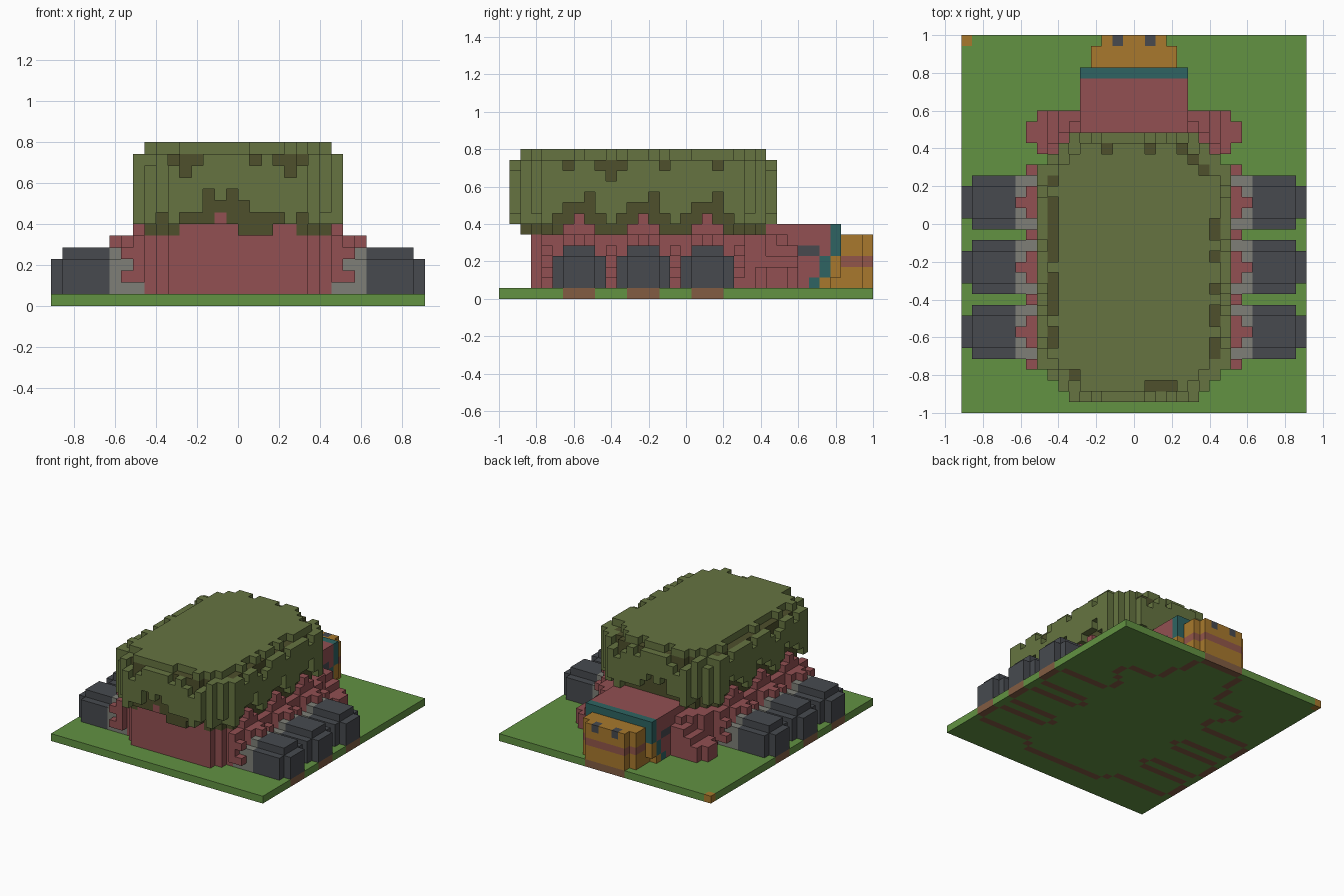
import bpy, bmesh, random
from mathutils import Vector

random.seed(4)
V = 2 / 35            # edge of one block
cells = {}            # (x, y, z) block -> (part, colour)

if "Cube" in bpy.data.objects:
    bpy.data.objects.remove(bpy.data.objects["Cube"], do_unlink=True)


def lin(c):
    c /= 255
    return c / 12.92 if c < 0.04 else ((c + 0.055) / 1.055) ** 2.4


COLOURS = {
    "grass green": (98, 146, 66), "earth brown": (130, 92, 66),
    "skin red": (146, 80, 82), "collar teal": (46, 100, 98),
    "head orange": (168, 121, 45), "stripe rust": (146, 86, 74),
    "dark grey": (71, 74, 79), "light grey": (126, 127, 119),
    "shell olive": (102, 116, 65), "shell dark olive": (78, 80, 44),
}
mats = {}
for name, rgb in COLOURS.items():
    m = bpy.data.materials.new(name)
    m.use_nodes = True
    col = (*[lin(c) for c in rgb], 1)
    m.diffuse_color = col
    bsdf = m.node_tree.nodes["Principled BSDF"]
    bsdf.inputs["Base Color"].default_value = col
    bsdf.inputs["Roughness"].default_value = 0.9
    mats[name] = m


def span(r):
    return range(r, r + 1) if isinstance(r, int) else range(r[0], r[1] + 1)


def fill(part, colour, xs, ys, zs):
    """Fill blocks on both sides; xs counts outwards from the middle."""
    for x in span(xs):
        for y in span(ys):
            for z in span(zs):
                for s in (x, -1 - x):
                    cells[s, y, z] = (part, colour)


def octagon(y, lo, hi, end, widest):
    """Half width of a chamfered outline at row y."""
    return min(widest, end + min(y - lo, hi - y))


# ground slab with one marked corner
fill("ground", "grass green", (0, 15), (0, 34), 0)
cells[-16, 34, 0] = ("ground", "head orange")

# body core
for y in range(3, 28):
    fill("body", "skin red", (0, min(8, y + 3, 32 - y) - 1), y, (1, 5))
fill("body", "skin red", 8, (4, 22), (2, 5))
for y in (4, 10, 16, 22):
    fill("body", "skin red", 9, y, 4)
    fill("body", "skin red", 9, y, 2)

# neck and slanted collar
fill("neck", "skin red", (0, 4), (24, 30), (1, 6))
fill("neck", "dark grey", 4, (28, 29), 4)
fill("collar", "collar teal", (0, 4), 31, (4, 6))
fill("collar", "collar teal", (0, 4), 30, (2, 3))
fill("collar", "collar teal", (0, 4), 29, 1)

# head with stripe and eyes
fill("head", "head orange", (0, 3), (31, 33), (1, 5))
fill("head", "head orange", (0, 4), 31, (2, 3))
fill("head", "head orange", (0, 4), 30, 1)
fill("head", "head orange", (0, 2), 34, (1, 5))
fill("collar", "collar teal", (0, 4), 31, (4, 6))
fill("head", "stripe rust", (0, 3), (32, 33), 3)
fill("head", "stripe rust", (0, 2), 34, 3)
fill("head", "dark grey", 1, 34, 5)

# front arms stepping down to the paws
fill("front_arm", "skin red", (5, 6), (24, 27), (1, 4))
fill("front_arm", "skin red", 7, (24, 27), (1, 3))
fill("front_arm", "skin red", 8, (24, 27), (1, 2))
fill("front_arm", "skin red", 9, (25, 26), (1, 2))

# three legs per side: grey knee, dark foot, red hip pad
for y in (5, 11, 17):
    fill("leg", "light grey", (9, 10), (y, y + 4), (1, 3))
    fill("leg", "light grey", (9, 10), (y + 1, y + 3), 4)
    fill("leg", "light grey", 8, (y, y + 4), 1)
    for dy in (1, 3):
        fill("leg", "skin red", 9, y + dy, 4)
    fill("leg", "dark grey", (11, 14), (y, y + 4), (1, 3))
    fill("leg", "dark grey", (11, 14), (y + 1, y + 3), 4)
    fill("leg", "dark grey", 15, (y + 1, y + 3), (1, 3))
    fill("hip_pad", "skin red", 9, (y + 1, y + 3), 5)
    fill("hip_pad", "skin red", 10, y + 2, 5)

# shell core
for y in range(2, 25):
    fill("shell", "shell dark olive", (0, octagon(y, 2, 24, 5, 8) - 1), y, (6, 12))

# shell lid with a broken rim
for y in range(2, 25):
    w = octagon(y, 2, 24, 5, 8)
    inner = octagon(y, 3, 23, 5, 7) if 3 <= y <= 23 else 0
    if inner:
        fill("shell", "shell olive", (0, inner - 1), y, 13)
    for x in range(-w, w):
        if not -inner <= x < inner:
            cells.pop((x, y, 13), None)
            if random.random() < 0.5:
                cells[x, y, 13] = ("shell", "shell olive")

# shell skin with ragged lower edge and nibbled top
END_START = {-7: 8, -6: 7, -5: 8, -4: 8, -3: 10, -2: 9, -1: 10, 0: 9, 1: 8, 2: 8}
SIDE_START = (9, 10, 8, 7, 8, 9)
END_NIBBLE = {-8: 12, -6: 12, -5: 11, -4: 12, 1: 12, 3: 12, 4: 11, 5: 12}
SIDE_NIBBLE = {6: 12, 9: 12, 10: 11, 11: 12, 15: 12, 20: 12}
for y in range(1, 26):
    w = octagon(y, 1, 25, 6, 9)
    core = octagon(y, 2, 24, 5, 8) if 2 <= y <= 24 else 0
    for x in range(-w, w):
        if -core <= x < core:
            continue
        if 4 <= y <= 22:
            low, high = SIDE_START[(y - 7) % 6], SIDE_NIBBLE.get(y, 13)
        else:
            low, high = END_START.get(x, 7 + x % 2), END_NIBBLE.get(x, 13)
        for z in range(low, high):
            cells[x, y, z] = ("shell", "shell olive")

# red skin showing under the shell edge
for x in (*range(-5, 0), 3, 4):
    cells.pop((x, 2, 6), None)
    cells[x, 3, 6] = ("body", "skin red")
cells[-2, 2, 7] = ("body", "skin red")
for y in (7, 13, 19):
    fill("hip_pad", "skin red", 8, (y - 1, y + 1), 6)
    fill("hip_pad", "skin red", 8, y, 7)

# earth under the rim of everything that stands on the ground
STEPS = ((1, 0), (-1, 0), (0, 1), (0, -1))
for x, y, z in list(cells):
    if z == 1 and any((x + a, y + b, 1) not in cells for a, b in STEPS):
        cells[x, y, 0] = ("ground", "earth brown")

# one mesh per part, made of the exposed block sides
SIDES = [(axis, sign) for axis in range(3) for sign in (-1, 1)]
for part in sorted({p for p, c in cells.values()}):
    mesh = bpy.data.meshes.new(part)
    bm = bmesh.new()
    names = sorted({c for p, c in cells.values() if p == part})
    for n in names:
        mesh.materials.append(mats[n])
    for pos, (p, colour) in cells.items():
        if p != part:
            continue
        for axis, sign in SIDES:
            near = list(pos)
            near[axis] += sign
            if tuple(near) in cells:
                continue
            centre = Vector(pos) + Vector((0.5, -17, 0.5))
            n, u = Vector(), Vector()
            n[axis], u[(axis + 1) % 3] = sign / 2, 0.5
            v = n.cross(u) * 2
            corners = [centre + n + d for d in (u + v, v - u, -u - v, u - v)]
            face = bm.faces.new([bm.verts.new(c * V) for c in corners])
            face.material_index = names.index(colour)
    bmesh.ops.remove_doubles(bm, verts=bm.verts, dist=V / 100)
    bm.to_mesh(mesh)
    bm.free()
    bpy.context.collection.objects.link(bpy.data.objects.new(part, mesh))
